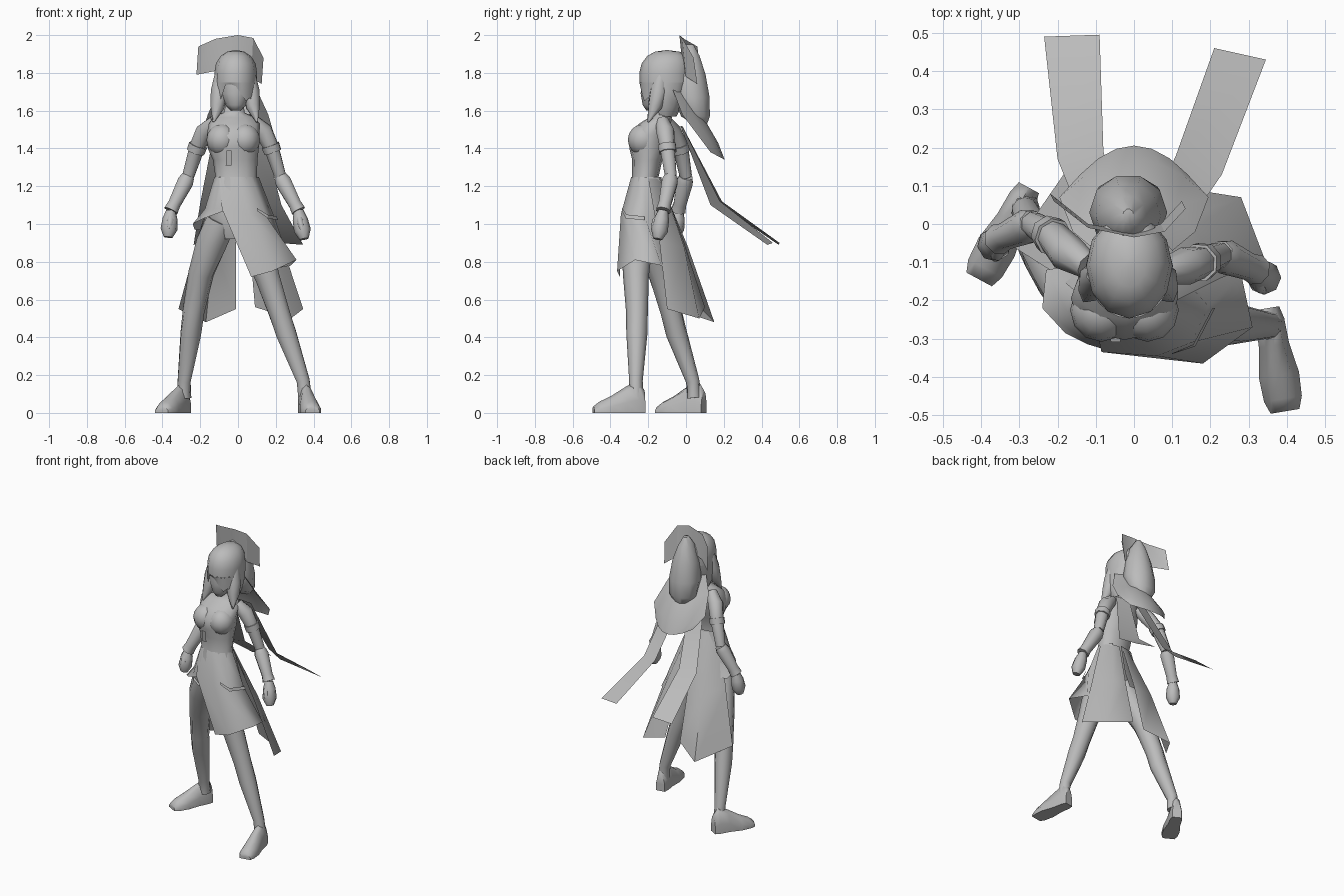
import bpy, bmesh, math
from mathutils import Vector, Matrix

old_cube = bpy.data.objects.get("Cube")
if old_cube:
    bpy.data.objects.remove(old_cube)

grey = bpy.data.materials.new("plain_grey")
grey.use_nodes = True
grey.diffuse_color = (0.5, 0.5, 0.5, 1)
grey.node_tree.nodes["Principled BSDF"].inputs["Base Color"].default_value = grey.diffuse_color


def finish(name, bm, sharp_angle=60):
    """Turn a bmesh into a shaded, coloured object."""
    mesh = bpy.data.meshes.new(name)
    bm.to_mesh(mesh)
    bm.free()
    mesh.materials.append(grey)
    obj = bpy.data.objects.new(name, mesh)
    bpy.context.collection.objects.link(obj)
    bpy.ops.object.select_all(action="DESELECT")
    obj.select_set(True)
    bpy.context.view_layer.objects.active = obj
    bpy.ops.object.shade_smooth_by_angle(angle=math.radians(sharp_angle))
    return obj


def loft(name, rows, closed=True, sharp_angle=60):
    """Bridge rows of points; closed rows become a capped tube, open rows a sheet."""
    bm = bmesh.new()
    grid = [[bm.verts.new(point) for point in row] for row in rows]
    count = len(grid[0])
    for lower, upper in zip(grid, grid[1:]):
        for i in range(count if closed else count - 1):
            j = (i + 1) % count
            bm.faces.new((lower[i], lower[j], upper[j], upper[i]))
    if closed:
        bm.faces.new(grid[0][::-1])
        bm.faces.new(grid[-1])
        bmesh.ops.recalc_face_normals(bm, faces=bm.faces)
    return finish(name, bm, sharp_angle)


def sheet(name, *rows, sharp_angle=30):
    return loft(name, rows, closed=False, sharp_angle=sharp_angle)


def ellipse(x, y, z, rx, ry, sides=12):
    turns = [math.tau * i / sides for i in range(sides)]
    return [(x + rx * math.cos(t), y + ry * math.sin(t), z) for t in turns]


def limb(name, path, radii, sides=8):
    """Tube with rings square to its path."""
    path = [Vector(p) for p in path]
    rings = []
    for i, (point, radius) in enumerate(zip(path, radii)):
        along = path[min(i + 1, len(path) - 1)] - path[max(i - 1, 0)]
        turn = along.to_track_quat("Z", "Y")
        rings.append([point + turn @ Vector(v) for v in ellipse(0, 0, 0, radius, radius, sides)])
    return loft(name, rings)


def ball(name, centre, size):
    bm = bmesh.new()
    bmesh.ops.create_uvsphere(bm, u_segments=12, v_segments=8, radius=1)
    bmesh.ops.transform(bm, matrix=Matrix.Translation(centre) @ Matrix.Diagonal((*size, 1)), verts=bm.verts)
    return finish(name, bm)


# Torso from crotch to neck
loft("torso", [ellipse(*ring) for ring in (
    (-.02, -.22, .92, .08, .06),
    (-.01, -.23, 1.03, .15, .09),
    (-.01, -.225, 1.15, .13, .08),
    (-.01, -.215, 1.25, .11, .07),
    (-.015, -.205, 1.34, .118, .08),
    (-.025, -.2, 1.4, .135, .1),
    (-.025, -.195, 1.47, .14, .108),
    (-.02, -.165, 1.53, .135, .085),
    (-.02, -.135, 1.565, .11, .06),
    (-.02, -.13, 1.59, .055, .045),
    (-.015, -.13, 1.68, .04, .04))])
for side, x in (("right", -.085), ("left", .035)):
    ball(side + "_bust", (x, -.225, 1.445), (.082, .083, .085))
sheet("chest_tag",
      [(-.06, -.308, 1.39), (-.035, -.308, 1.39)],
      [(-.065, -.295, 1.31), (-.035, -.295, 1.31)])

# Arms with sleeve bands, forearm cuffs and fists
arms = {
    "right": [(-.12, -.11, 1.545), (-.175, -.075, 1.49), (-.215, -.03, 1.41),
              (-.265, 0, 1.25), (-.355, -.04, 1.07), (-.37, -.06, .93)],
    "left": [(.08, -.125, 1.545), (.135, -.11, 1.49), (.175, -.1, 1.41),
             (.225, -.08, 1.25), (.32, -.12, 1.07), (.35, -.15, .92)],
}
for side, joints in arms.items():
    top, deltoid, band, elbow, wrist, fist = [Vector(j) for j in joints]
    limb(side + "_upper_arm", [top, deltoid, band, elbow], [.035, .05, .042, .033])
    limb(side + "_sleeve_band", [band.lerp(deltoid, .1), band.lerp(elbow, .18)], [.051, .049])
    limb(side + "_forearm_cuff", [elbow, elbow.lerp(wrist, .15), elbow.lerp(wrist, .8), wrist],
         [.037, .046, .036, .041])
    limb(side + "_fist", [wrist, wrist.lerp(fist, .3), wrist.lerp(fist, .7), fist],
         [.026, .04, .045, .024])
    inward = Vector((0, -.035, -.01))
    limb(side + "_thumb", [wrist, wrist.lerp(fist, .3) + inward, wrist.lerp(fist, .6) + inward],
         [.014, .018, .012], sides=6)

# Legs
leg_radii = [.085, .085, .068, .058, .056, .036, .038]
limb("left_leg", [(.07, -.24, 1.02), (.1, -.26, .88), (.155, -.265, .72), (.215, -.26, .54),
                  (.255, -.26, .42), (.345, -.265, .17), (.355, -.265, .08)], leg_radii, sides=10)
limb("right_leg", [(-.09, -.22, 1.02), (-.14, -.19, .9), (-.195, -.135, .74), (-.235, -.08, .54),
                   (-.25, -.05, .42), (-.285, .035, .17), (-.285, .045, .08)], leg_radii, sides=10)


# Feet: arched sections from heel to toe with flat soles
def foot(name, heel, toe):
    heel, toe = Vector(heel), Vector(toe)
    across = (toe - heel).cross(Vector((0, 0, 1))).normalized()
    sections = ((0, .03, .12), (.12, .038, .17), (.36, .04, .14), (.65, .053, .09), (.88, .05, .06), (1, .038, .035))
    arch = ((-1, 0), (-1, .4), (-.6, .85), (0, 1), (.6, .85), (1, .4), (1, 0))
    loft(name, [[heel.lerp(toe, d) + across * (w * u) + Vector((0, 0, h * v)) for u, v in arch]
                for d, w, h in sections])


foot("left_foot", (.35, -.22, 0), (.395, -.49, 0))
foot("right_foot", (-.275, .095, 0), (-.405, -.145, 0))

# Wrap skirt, long on the left and short on the right
sheet("long_skirt",
      [(-.1, -.265, 1.25), (0, -.29, 1.25), (.07, -.265, 1.25), (.11, -.215, 1.25), (.06, -.14, 1.25)],
      [(-.085, -.335, 1.08), (.06, -.345, 1.05), (.15, -.31, 1.04), (.195, -.215, 1.03), (.1, -.11, 1.03)],
      [(.07, -.35, .72), (.18, -.365, .75), (.31, -.27, .81), (.28, -.13, .78), (.12, -.09, .75)],
      sharp_angle=75)
sheet("short_skirt",
      [(-.08, -.272, 1.245), (-.1, -.263, 1.25), (-.125, -.21, 1.25), (-.1, -.15, 1.25), (0, -.13, 1.25)],
      [(-.07, -.33, 1.08), (-.12, -.315, 1.08), (-.175, -.23, 1.08), (-.16, -.14, 1.06), (-.02, -.11, 1.05)],
      [(-.07, -.33, 1.07), (-.18, -.285, 1.03), (-.24, -.22, 1), (-.23, -.12, .97), (-.04, -.09, .95)],
      sharp_angle=75)
sheet("pocket_flap",
      [(.1, -.338, 1.085), (.155, -.315, 1.05), (.205, -.22, 1.04)],
      [(.1, -.34, 1.07), (.16, -.32, 1.03), (.212, -.22, 1.02)])

# Long coat tails behind
sheet("right_coat_tail",
      [(-.125, -.2, 1.24), (-.07, -.14, 1.24), (-.01, -.13, 1.24)],
      [(-.22, -.12, .9), (-.13, .01, .88), (-.01, -.01, .9)],
      [(-.315, -.06, .55), (-.17, .15, .48), (-.01, .08, .55)], sharp_angle=60)
sheet("left_coat_tail",
      [(.01, -.13, 1.24), (.06, -.14, 1.24), (.11, -.2, 1.24)],
      [(.06, -.01, .9), (.16, -.01, .88), (.23, -.14, .9)],
      [(.09, .1, .56), (.28, .07, .5), (.345, -.1, .55)], sharp_angle=60)

# Head and hair cap
loft("head", [ellipse(-.012, *ring) for ring in (
    (-.185, 1.6, .025, .025), (-.165, 1.63, .055, .064), (-.14, 1.69, .082, .1),
    (-.13, 1.77, .09, .105), (-.12, 1.85, .085, .1))])
loft("hair_cap", [ellipse(-.012, *ring) for ring in (
    (-.11, 1.75, .113, .137), (-.11, 1.8, .113, .137), (-.105, 1.85, .105, .13),
    (-.1, 1.89, .08, .105), (-.1, 1.912, .045, .065), (-.1, 1.92, .01, .01))])


def hair_row(start, end, heights, rx, ry):
    """Arc around the head, one height for each column."""
    row = []
    for i, z in enumerate(heights):
        t = math.radians(start + (end - start) * i / (len(heights) - 1))
        row.append((-.012 + rx * math.cos(t), -.11 + ry * math.sin(t), z))
    return row


# Hair hanging around the back, and a parted fringe in front
sheet("back_hair", *[hair_row(-30, 210, [z] * 9, rx, ry) for z, rx, ry in (
    (1.75, .113, .137), (1.7, .114, .12), (1.62, .105, .085), (1.57, .08, .06))], sharp_angle=60)
sheet("fringe",
      hair_row(-150, -30, [1.75] * 9, .113, .137),
      hair_row(-150, -30, [1.62, 1.67, 1.735, 1.74, 1.73, 1.69, 1.65, 1.67, 1.62], .108, .128),
      sharp_angle=60)
for side, sign in (("right", -1), ("left", 1)):
    limb(side + "_hair_lock",
         [(sign * x - .015, y, z) for x, y, z in
          ((.075, -.13, 1.79), (.083, -.145, 1.7), (.095, -.165, 1.62), (.115, -.2, 1.54))],
         [.035, .048, .038, .005])

# Ponytail, and the rounded cape below it
loft("ponytail", [ellipse(-.015, *ring, sides=10) for ring in (
    (.02, 1.95, .015, .02), (.015, 1.89, .05, .06), (.02, 1.79, .085, .088),
    (.03, 1.67, .102, .1), (.05, 1.57, .095, .08), (.08, 1.52, .05, .03))])


def cape_row(half_width, edge, back):
    """Row bowed backwards; edge and back are (y, z) pairs."""
    row = []
    for i in range(7):
        u = i / 3 - 1
        bow = 1 - u * u
        row.append((half_width * u, edge[0] + (back[0] - edge[0]) * bow,
                    edge[1] + (back[1] - edge[1]) * bow))
    return row


sheet("round_cape",
      cape_row(.1, (-.07, 1.71), (0, 1.69)),
      cape_row(.16, (-.02, 1.58), (.1, 1.55)),
      cape_row(.195, (.07, 1.46), (.17, 1.43)),
      cape_row(.14, (.13, 1.38), (.205, 1.34)), sharp_angle=60)

# Curved bow fanning up behind the head
sheet("hair_bow",
      [(-.22, .08, 1.79), (-.12, 0, 1.81), (0, -.02, 1.85), (.07, 0, 1.78), (.125, .06, 1.74)],
      [(-.21, .06, 1.94), (-.12, -.01, 1.98), (0, -.035, 2), (.08, -.02, 1.985), (.135, .04, 1.88)])

# Two ribbons bending away at the back
sheet("right_ribbon",
      [(-.12, -.03, 1.52), (-.02, -.02, 1.52)],
      [(-.2, .17, 1.11), (-.08, .19, 1.12)],
      [(-.235, .49, .89), (-.09, .495, .9)])
sheet("left_ribbon",
      [(.02, -.02, 1.52), (.12, -.03, 1.52)],
      [(.11, .18, 1.12), (.23, .13, 1.1)],
      [(.21, .46, .9), (.345, .43, .89)])
